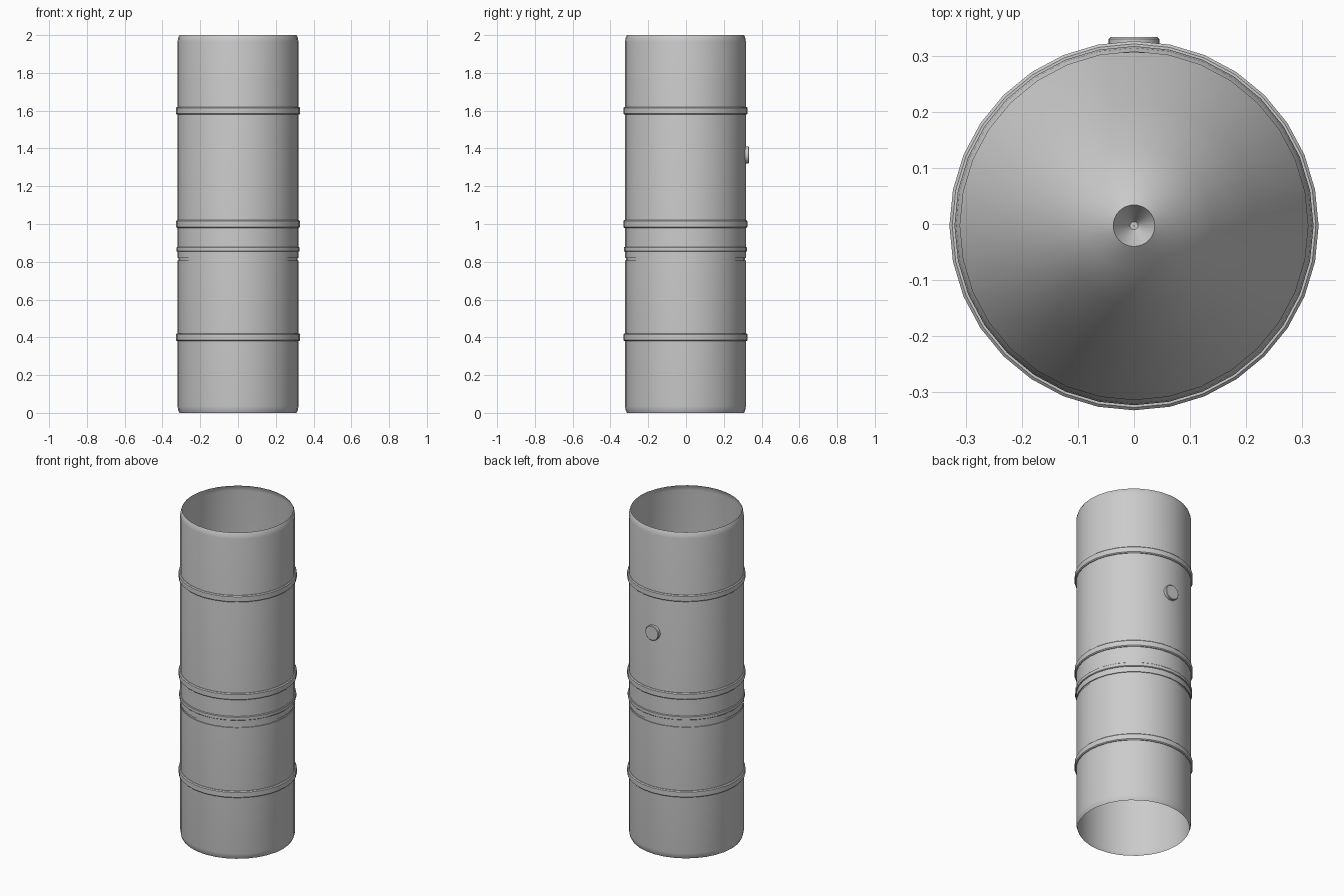
import bpy, bmesh, math

if "Cube" in bpy.data.objects:
    bpy.data.objects.remove(bpy.data.objects["Cube"])

SIDES = 32
YC = -0.003  # body axis, shifted slightly because the port sticks out at the back


def lathe(name, profile, closed=False):
    """Spin a list of (radius, z) points around the body axis."""
    bm = bmesh.new()
    rings = []
    for r, z in profile:
        rings.append([bm.verts.new((r * math.cos(2 * math.pi * i / SIDES),
                                    r * math.sin(2 * math.pi * i / SIDES) + YC, z))
                      for i in range(SIDES)])
    pairs = list(zip(rings, rings[1:]))
    if closed:
        pairs.append((rings[-1], rings[0]))
    for a, b in pairs:
        for i in range(SIDES):
            j = (i + 1) % SIDES
            bm.faces.new((a[i], a[j], b[j], b[i]))
    return finish(name, bm)


def finish(name, bm):
    mesh = bpy.data.meshes.new(name)
    bm.to_mesh(mesh)
    bm.free()
    obj = bpy.data.objects.new(name, mesh)
    bpy.context.collection.objects.link(obj)
    bpy.ops.object.select_all(action='DESELECT')
    obj.select_set(True)
    bpy.context.view_layer.objects.active = obj
    bpy.ops.object.shade_smooth_by_angle(angle=math.radians(30))
    return obj


def band(name, z, half, radius, bevel):
    lathe(name, [(0.315, z - half), (radius - bevel, z - half), (radius, z - half + bevel),
                 (radius, z + half - bevel), (radius - bevel, z + half), (0.315, z + half)],
          closed=True)


# Thin open tube with rounded-in ends and a shallow separation groove
lathe("hull_tube", [(0.31, 0), (0.317, 0.015), (0.32, 0.035),
                    (0.32, 0.808), (0.315, 0.808), (0.315, 0.82), (0.32, 0.82),
                    (0.32, 1.965), (0.317, 1.985), (0.31, 2.0)])

# Raised hoops around the hull
for label, z in (("lower", 0.4), ("middle", 1.0), ("upper", 1.6)):
    band(label + "_hoop", z, 0.02, 0.329, 0.005)
band("separation_hoop", 0.866, 0.012, 0.326, 0.003)

# Bell nozzle inside, flaring down from a narrow throat
lathe("engine_bell", [(0.31, 0.38), (0.22, 0.57), (0.14, 0.71), (0.085, 0.78), (0.037, 0.82)])
lathe("throat_funnel", [(0.037, 0.82), (0.007, 0.77), (0.0005, 0.77)])

# Round port on the back
bm = bmesh.new()
bmesh.ops.create_cone(bm, cap_ends=True, segments=24, radius1=0.045, radius2=0.045, depth=0.028)
edges = [e for e in bm.edges if all(v.co.z > 0 for v in e.verts)]
bmesh.ops.bevel(bm, geom=edges, offset=0.003, segments=1, affect='EDGES')
port = finish("rear_port", bm)
port.rotation_euler.x = -math.pi / 2
port.location = (0, 0.319, 1.365)
